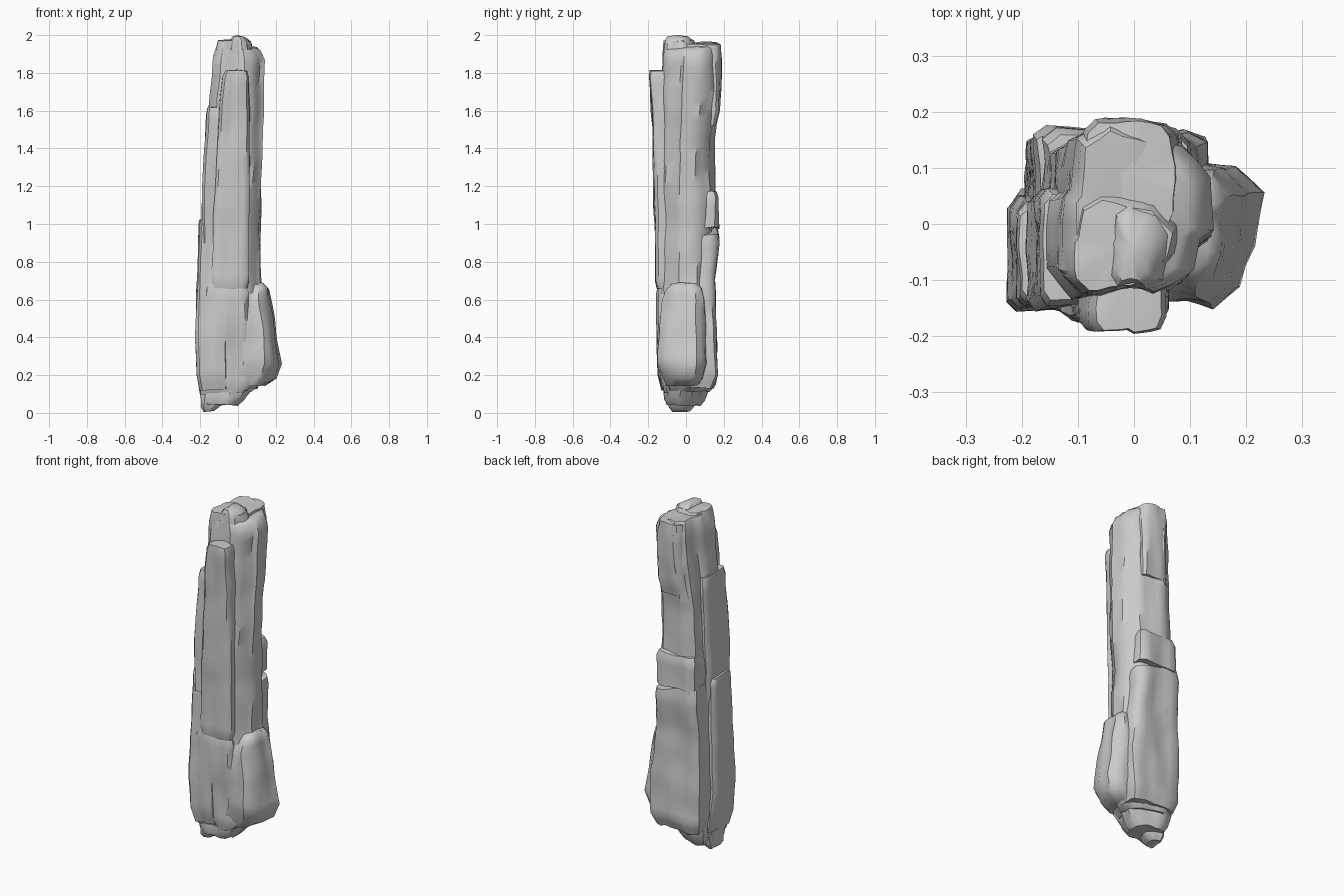
import bpy, bmesh
from mathutils import Vector, noise

cube = bpy.data.objects.get("Cube")
if cube:
    bpy.data.objects.remove(cube, do_unlink=True)

stone = bpy.data.materials.new("grey_stone")
stone.use_nodes = True
GREY = (0.6, 0.6, 0.6, 1)
stone.diffuse_color = GREY
stone.node_tree.nodes["Principled BSDF"].inputs["Base Color"].default_value = GREY

# Cross-sections inside a unit square
ROUGH = [(0, .15), (.14, 0), (.4, .03), (.62, 0), (.86, .12), (.92, .3), (1, .36),
         (1, .66), (.8, .88), (.55, .93), (.3, 1), (.1, .9), (.05, .6), (0, .55)]
SLAB = [(0, .08), (.08, 0), (.45, .03), (.55, .0), (.92, .04), (1, .14),
        (1, .9), (.9, 1), (.1, 1), (0, .9)]
FOOT = [(0, 0), (.35, .02), (.6, 0), (.82, .12), (.95, .4), (1, .75), (.75, .93), (0, 1)]


def resample(poly, step=.14):
    """Split the long sides of a section so they can be weathered."""
    out = []
    for a, b in zip(poly, poly[1:] + poly[:1]):
        a, b = Vector(a), Vector(b)
        n = max(1, round((b - a).length / step))
        out += [a.lerp(b, i / n) for i in range(n)]
    return out


def fill_stations(stations, step=.035):
    """Add rings between the given (z, x0, x1, y0, y1) stations."""
    out = [stations[0]]
    for a, b in zip(stations, stations[1:]):
        n = max(1, round((b[0] - a[0]) / step))
        out += [[p + (q - p) * i / n for p, q in zip(a, b)] for i in range(1, n + 1)]
    return out


def weather(p, rough):
    """Long vertical grain with broader dents."""
    grain = noise.noise_vector(Vector((p.x * 16, p.y * 16, p.z * 2.5)))
    dents = noise.noise_vector(Vector((p.x * 7, p.y * 7, p.z * 6 + 9)))
    d = (grain + dents * .8) * rough
    return p + Vector((d.x, d.y, d.z * .8))


def rock(name, section, stations, tilt=(0, 0), rough=.011):
    """Loft a section through the stations; tilt slopes the top end."""
    bm = bmesh.new()
    rings, section = [], resample(section)
    stations = fill_stations(stations)
    low, high = stations[0][0], stations[-1][0]
    for z, x0, x1, y0, y1 in stations:
        t = ((z - low) / (high - low)) ** 4
        ring = []
        for u, v in section:
            x, y = x0 + (x1 - x0) * u, y0 + (y1 - y0) * v
            dz = t * (tilt[0] * (u - .5) + tilt[1] * (v - .5))
            ring.append(bm.verts.new(weather(Vector((x, y, z + dz)), rough)))
        rings.append(ring)
    for a, b in zip(rings, rings[1:]):
        for i in range(len(a)):
            j = (i + 1) % len(a)
            bm.faces.new((a[i], a[j], b[j], b[i]))
    # Broken ends rise or sink slightly at the middle
    for ring, flip in ((rings[0], True), (rings[-1], False)):
        mid = sum((v.co for v in ring), Vector()) / len(ring)
        centre = bm.verts.new(mid + Vector((0, 0, .008)))
        for i in range(len(ring)):
            tri = (ring[i], ring[(i + 1) % len(ring)], centre)
            bm.faces.new(tri[::-1] if flip else tri)
    bmesh.ops.recalc_face_normals(bm, faces=bm.faces)
    mesh = bpy.data.meshes.new(name)
    bm.to_mesh(mesh)
    bm.free()
    mesh.materials.append(stone)
    obj = bpy.data.objects.new(name, mesh)
    bpy.context.collection.objects.link(obj)
    bpy.ops.object.select_all(action='DESELECT')
    obj.select_set(True)
    bpy.context.view_layer.objects.active = obj
    bpy.ops.object.shade_smooth_by_angle(angle=.75)


# Main shaft
rock("shaft", ROUGH, [
    (.11, -.17, .07, -.1, .12), (.15, -.2, .12, -.12, .15), (.21, -.2, .15, -.13, .165),
    (.4, -.2, .17, -.135, .16), (.7, -.19, .12, -.14, .15), (.88, -.19, .12, -.14, .16),
    (1.16, -.18, .12, -.14, .16), (1.45, -.16, .125, -.13, .15), (1.52, -.155, .125, -.13, .16),
    (1.7, -.145, .135, -.13, .185), (1.88, -.125, .14, -.125, .185),
    (1.93, -.11, .12, -.12, .175), (1.945, -.1, .1, -.11, .165)], tilt=(-.03, .02))

# Front slabs, the tall one ending in a ledge near the top
rock("front_slab", SLAB, [
    (.66, -.13, .05, -.155, 0), (.7, -.135, .06, -.165, 0), (1.1, -.125, .06, -.172, 0),
    (1.5, -.11, .06, -.18, 0), (1.78, -.08, .06, -.19, 0), (1.81, -.065, .05, -.188, 0)],
    rough=.007)
rock("lower_front_slab", SLAB, [
    (.1, -.19, .02, -.11, .05), (.15, -.2, .06, -.13, .05), (.4, -.19, .07, -.15, .05),
    (.64, -.18, .06, -.155, .05), (.69, -.16, .04, -.145, .05)])

# Stepped slabs on the right-hand side of the model
rock("lower_side_slab", SLAB, [
    (.12, -.2, -.05, -.13, .06), (.2, -.215, -.05, -.15, .06), (.38, -.226, -.05, -.155, .05),
    (.6, -.22, -.05, -.155, .05), (1.0, -.205, -.05, -.14, .04), (1.02, -.2, -.05, -.13, .03)],
    rough=.007)
rock("upper_side_slab", SLAB, [
    (.9, -.19, -.03, -.15, .06), (1.2, -.185, -.03, -.15, .06), (1.58, -.165, -.03, -.145, .06),
    (1.615, -.158, -.03, -.135, .05)], rough=.007)

# Back slabs with a cracked step between them
rock("lower_back_slab", SLAB, [
    (.13, -.16, .1, 0, .14), (.2, -.19, .12, 0, .165), (.45, -.19, .13, 0, .16),
    (.72, -.185, .1, 0, .15), (.92, -.18, .1, 0, .17), (.97, -.17, .09, 0, .165)], tilt=(-.06, 0))
rock("middle_back_slab", SLAB, [
    (.98, -.16, .08, 0, .172), (1.14, -.16, .08, 0, .172), (1.17, -.15, .07, 0, .162)])
rock("upper_back_slab", SLAB, [
    (1.52, -.11, .06, 0, .155), (1.6, -.1, .07, 0, .175), (1.88, -.09, .08, 0, .185),
    (1.95, -.08, .07, 0, .178)])

# Flared foot on the model's left
rock("foot", FOOT, [
    (.14, -.02, .14, -.1, .07), (.18, .0, .2, -.125, .1), (.26, .03, .225, -.142, .12),
    (.45, .04, .198, -.14, .12), (.6, .04, .172, -.125, .11), (.66, .05, .162, -.1, .09),
    (.685, .06, .14, -.075, .06)])

# Broken crown and stub under the base
rock("crown", ROUGH, [
    (1.85, -.125, .1, -.125, .1), (1.94, -.11, .07, -.12, .06), (1.97, -.105, .06, -.115, .04)])
rock("crown_peak", ROUGH, [
    (1.92, -.05, .07, -.12, .05), (1.975, -.04, .055, -.11, .03), (1.992, -.03, .03, -.1, .01)],
    rough=.005)
rock("base_stub", ROUGH, [
    (.04, -.17, .0, -.1, .08), (.065, -.185, .03, -.11, .1), (.13, -.2, .08, -.11, .12),
    (.22, -.2, .1, -.11, .12)])
rock("base_tip", ROUGH, [
    (.006, -.18, -.13, -.07, .02), (.03, -.19, -.1, -.09, .04), (.1, -.19, -.06, -.1, .06)],
    rough=.006)
